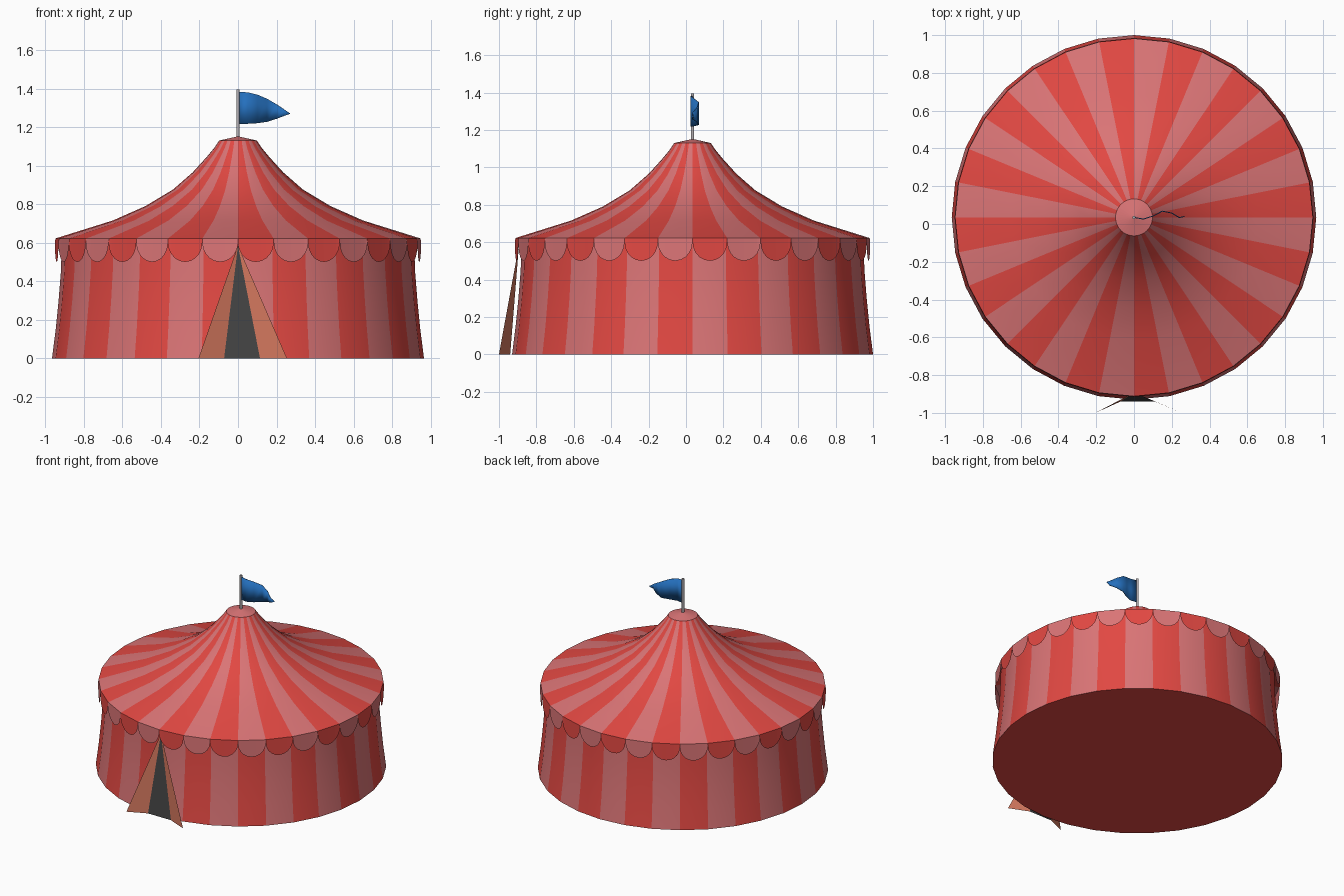
import bpy, bmesh, math
from mathutils import Vector

if "Cube" in bpy.data.objects:
    bpy.data.objects.remove(bpy.data.objects["Cube"])

N = 32           # fabric panels round the tent
CY = 0.035       # tent centre in y


def mat(name, col):
    m = bpy.data.materials.new(name)
    m.diffuse_color = (*col, 1)
    m.use_nodes = True
    m.node_tree.nodes["Principled BSDF"].inputs["Base Color"].default_value = m.diffuse_color
    return m


RED = mat("red canvas", (0.76, 0.065, 0.055))
PINK = mat("pink canvas", (0.70, 0.175, 0.18))
FLAP = mat("orange flap", (0.67, 0.19, 0.115))
DARK = mat("dark opening", (0.058, 0.058, 0.058))
BLUE = mat("blue flag", (0.018, 0.162, 0.515))
GREY = mat("grey pole", (0.45, 0.42, 0.44))


def make(name, verts, faces, mats, idx=None, smooth=False):
    me = bpy.data.meshes.new(name)
    me.from_pydata([tuple(v) for v in verts], [], faces)
    for m in mats:
        me.materials.append(m)
    if idx:
        for p, i in zip(me.polygons, idx):
            p.material_index = i
    ob = bpy.data.objects.new(name, me)
    bpy.context.collection.objects.link(ob)
    if smooth:
        bpy.context.view_layer.objects.active = ob
        bpy.ops.object.select_all(action='DESELECT')
        ob.select_set(True)
        bpy.ops.object.shade_smooth_by_angle(angle=math.radians(30))
    return ob


def ring_point(k, r, z):
    a = 2 * math.pi * k / N
    return Vector((r * math.cos(a), CY + r * math.sin(a), z))


def striped_lathe(name, profile, shift):
    """Turned surface whose panels alternate red and pink."""
    verts = [ring_point(k, r, z) for r, z in profile for k in range(N)]
    faces, idx = [], []
    for j in range(len(profile) - 1):
        for k in range(N):
            n = (k + 1) % N
            faces.append((j * N + k, j * N + n, (j + 1) * N + n, (j + 1) * N + k))
            idx.append((k + shift) % 2)
    return make(name, verts, faces, [RED, PINK], idx, True)


# Flared wall and swept roof
striped_lathe("wall", [(0.965, 0), (0.946, 0.15), (0.931, 0.3),
                       (0.919, 0.45), (0.913, 0.63)], 1)
striped_lathe("roof", [(0.947, 0.622), (0.65, 0.715), (0.48, 0.79), (0.337, 0.876),
                       (0.235, 0.965), (0.165, 1.042), (0.125, 1.09), (0.098, 1.13)], 0)

# Floor underneath
make("floor", [ring_point(-k, 0.965, 0) for k in range(N)], [tuple(range(N))], [RED])

# Low cone cap on the roof
cap = [ring_point(k, 0.098, 1.13) for k in range(N)] + [Vector((0, CY, 1.152))]
make("roof_cap", cap, [(k, (k + 1) % N, N) for k in range(N)], [PINK])

# Scalloped valance, one round-ended tab for each panel
S = 10
verts, faces, idx = [], [], []
for k in range(N):
    b = len(verts)
    for i in range(S + 1):
        t = (1 - math.cos(math.pi * i / S)) / 2
        z = 0.60 - 0.10 * math.sqrt(max(0, 1 - (2 * t - 1) ** 2))
        verts.append(ring_point(k, 0.947, 0.622).lerp(ring_point(k + 1, 0.947, 0.622), t))
        low = ring_point(k, 0.95, z).lerp(ring_point(k + 1, 0.95, z), t)
        verts.append(low)
    for i in range(S):
        a = b + 2 * i
        faces.append((a, a + 1, a + 3, a + 2))
        idx.append(k % 2)
make("valance", verts, faces, [RED, PINK], idx)

# Entrance: dark opening with two folded-back flaps
apex = (0, -0.893, 0.585)
left, right = (-0.072, -0.94, 0), (0.114, -0.94, 0)
make("doorway", [apex, left, right], [(0, 1, 2)], [DARK])
make("left_flap", [apex, (-0.205, -1.0, 0), left], [(0, 1, 2)], [FLAP])
make("right_flap", [apex, right, (0.254, -1.0, 0)], [(0, 1, 2)], [FLAP])

# Flag pole
bpy.ops.mesh.primitive_cylinder_add(vertices=12, radius=0.009, depth=0.26,
                                    location=(0, CY, 1.265))
pole = bpy.context.object
pole.name = "flag_pole"
pole.data.materials.append(GREY)

# Waving pennant: x, y, bottom z, top z at each station
rows = [(0.0, 0.035, 1.217, 1.383), (0.05, 0.026, 1.217, 1.38), (0.10, 0.042, 1.220, 1.368),
        (0.15, 0.068, 1.227, 1.347), (0.20, 0.058, 1.243, 1.318),
        (0.24, 0.034, 1.258, 1.291), (0.268, 0.040, 1.268, 1.272)]
verts = [v for x, y, lo, hi in rows for v in ((x, y, lo), (x, y, hi))]
faces = [(2 * i, 2 * i + 2, 2 * i + 3, 2 * i + 1) for i in range(len(rows) - 1)]
flag = make("flag", verts, faces, [BLUE], smooth=True)
mod = flag.modifiers.new("thickness", 'SOLIDIFY')
mod.thickness = 0.005
mod.offset = 0
